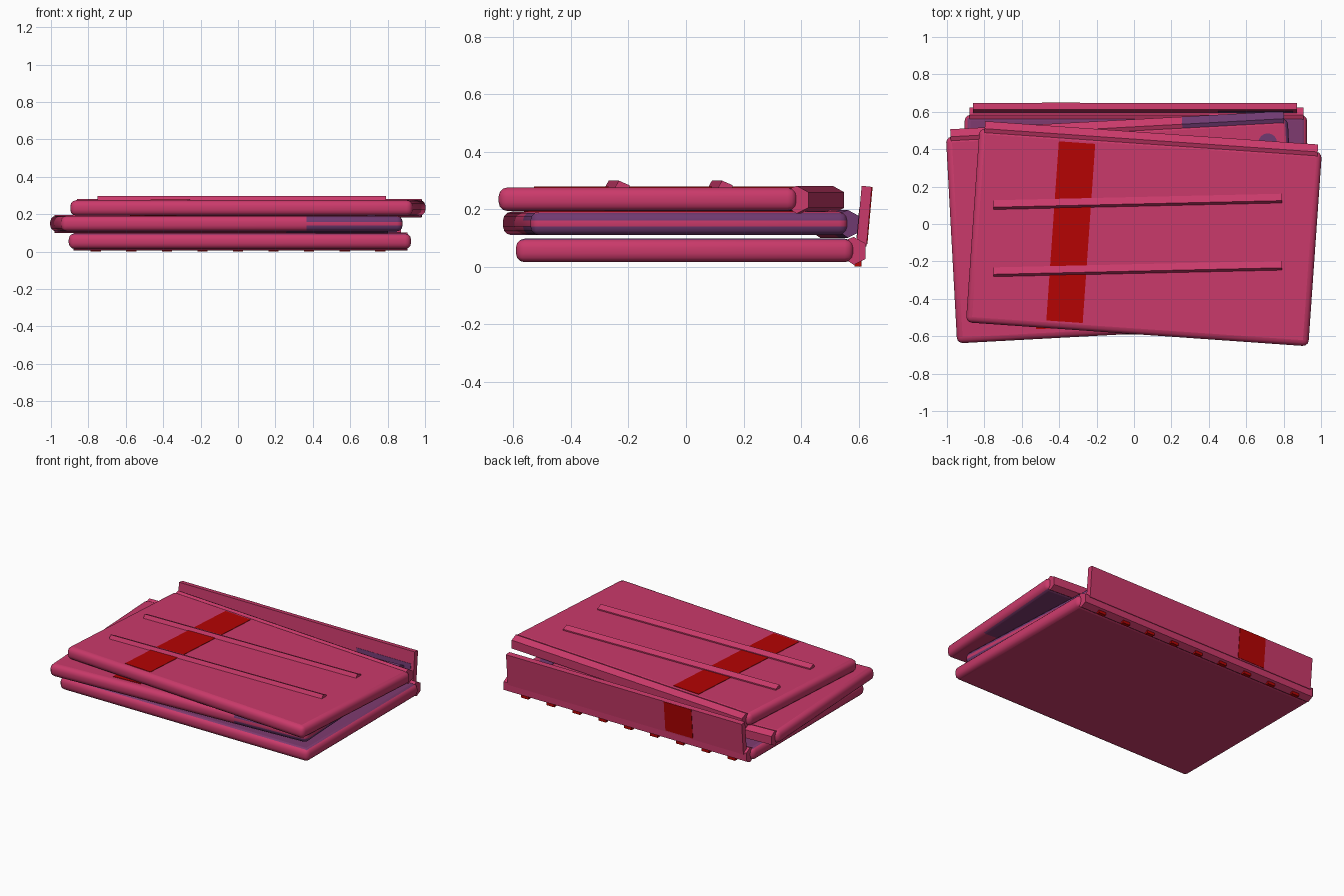
import bpy, bmesh, math
from mathutils import Matrix

cube = bpy.data.objects.get("Cube")
if cube:
    bpy.data.objects.remove(cube, do_unlink=True)


def material(name, color):
    m = bpy.data.materials.new(name)
    m.use_nodes = True
    m.diffuse_color = (*color, 1)
    m.node_tree.nodes["Principled BSDF"].inputs["Base Color"].default_value = (*color, 1)
    return m


PINK = material("rose pink", (0.59, 0.042, 0.145))
RED = material("deep red", (0.46, 0.001, 0.001))
PURPLE = material("dull purple", (0.16, 0.042, 0.165))
MAUVE = material("dark mauve", (0.21, 0.043, 0.16))


def finish(name, bm, mats, matrix=Matrix()):
    bmesh.ops.recalc_face_normals(bm, faces=bm.faces)
    mesh = bpy.data.meshes.new(name)
    bm.to_mesh(mesh)
    bm.free()
    for m in mats:
        mesh.materials.append(m)
    ob = bpy.data.objects.new(name, mesh)
    ob.matrix_world = matrix
    bpy.context.collection.objects.link(ob)
    return ob


def box_mesh(size, centre=(0, 0, 0)):
    bm = bmesh.new()
    bmesh.ops.create_cube(bm, size=1)
    bmesh.ops.scale(bm, vec=size, verts=bm.verts)
    bmesh.ops.translate(bm, vec=centre, verts=bm.verts)
    return bm


def prism_mesh(profile, x0, x1, skew=0):
    """Extrude a (y, z) profile along x, shifting the far end by skew in y."""
    bm = bmesh.new()
    face = bm.faces.new([bm.verts.new((x0, y, z)) for y, z in profile])
    new = bmesh.ops.extrude_face_region(bm, geom=[face])["geom"]
    bmesh.ops.translate(bm, vec=(x1 - x0, skew, 0),
                        verts=[v for v in new if isinstance(v, bmesh.types.BMVert)])
    return bm


def paint(bm, rule, *cuts):
    """Cut across the given planes, then colour faces by the rule."""
    for point, normal in cuts:
        bmesh.ops.bisect_plane(bm, geom=bm.verts[:] + bm.edges[:] + bm.faces[:],
                               plane_co=point, plane_no=normal)
    bmesh.ops.recalc_face_normals(bm, faces=bm.faces)
    bm.normal_update()
    for f in bm.faces:
        f.material_index = rule(f.normal, f.calc_center_median())


HINGE = [(-0.03, 0.035), (0, 0.047), (0.04, 0.025), (0.04, -0.03), (0, -0.05), (-0.03, -0.03)]
THICK = 0.082


def placement(centre, angle):
    return Matrix.Translation(centre) @ Matrix.Rotation(math.radians(angle), 4, "Z")


def panel(label, place, width, depth, slab_rule, bar_rule):
    # slab with rounded rim
    bm = box_mesh((width, depth, THICK))
    bmesh.ops.bevel(bm, geom=bm.edges[:], offset=0.031, segments=3, profile=0.5,
                    affect="EDGES")
    paint(bm, slab_rule, ((0.4, 0, 0), (1, 0, 0)), ((0, -0.15, 0), (0, 1, 0)))
    slab = finish(label + "_slab", bm, [PINK, PURPLE, MAUVE], place)
    bpy.ops.object.select_all(action="DESELECT")
    slab.select_set(True)
    bpy.context.view_layer.objects.active = slab
    bpy.ops.object.shade_smooth_by_angle(angle=math.radians(32))
    for p in slab.data.polygons:
        if abs(p.normal.z) > 0.99:
            p.use_smooth = False
    # hinge bar along the back
    bar = prism_mesh([(y + depth / 2, z) for y, z in HINGE], -0.89, 0.895)
    paint(bar, bar_rule, ((0.35, 0, 0), (1, 0, 0)))
    finish(label + "_hinge_bar", bar, [PINK, PURPLE], place)


def top_face(n, c):
    return 2 if n.z > 0.9 else 0


def middle_patches(n, c):
    if n.z < -0.9:
        return 2
    return int(c.x > 0.4 and 0.1 < abs(n.z) < 0.9 and (n.x > 0.3 or n.y < -0.3))


def rear_underside(n, c):
    return 2 if n.z < -0.9 and c.y > -0.15 else 0


def right_end(n, c):
    return int(c.x > 0.35)


def nowhere(n, c):
    return 0


LOW = placement((0.01, -0.004, 0.056), 0)
MID = placement((-0.062, -0.037, 0.15), 3.1)
TOP = placement((0.053, -0.071, 0.234), -4)
panel("bottom", LOW, 1.83, 1.175, top_face, nowhere)
panel("middle", MID, 1.83, 1.105, middle_patches, right_end)
panel("top", TOP, 1.835, 1.04, rear_underside, nowhere)

# painted bands across the upper two panels
for label, place, length in (("middle", MID, 1.0), ("top", TOP, 0.96)):
    band = box_mesh((0.195, length, 0.004), (-0.392, 0, THICK / 2 + 0.001))
    finish(label + "_red_band", band, [RED], place)

# round stain on the middle panel
stain = bmesh.new()
bmesh.ops.create_cone(stain, cap_ends=True, segments=16, radius1=0.05, radius2=0.05, depth=0.004)
finish("middle_stain", stain, [PURPLE], Matrix.Translation((0.715, 0.435, 0.192)))

# raised rails on the top panel
RAIL = [(0, 0.265), (0.018, 0.299), (0.055, 0.283), (0.055, 0.265)]
for name, y in (("front_rail", -0.287), ("rear_rail", 0.072)):
    rail = prism_mesh([(py + y, z) for py, z in RAIL], -0.75, 0.79, 0.035)
    finish(name, rail, [PINK])

# leaning back plate with its red band and purple inner patch
PLATE = [(0.592, 0.07), (0.628, 0.07), (0.646, 0.277), (0.611, 0.281)]
finish("back_plate", prism_mesh(PLATE, -0.862, 0.872), [PINK])
BAND = [(0.626, 0.078), (0.631, 0.078), (0.649, 0.276), (0.644, 0.276)]
finish("back_plate_band", prism_mesh(BAND, -0.492, -0.29), [RED])
PATCH = [(0.593, 0.1), (0.596, 0.1), (0.605, 0.2), (0.602, 0.2)]
finish("back_plate_inner_patch", prism_mesh(PATCH, 0.45, 0.85), [PURPLE])

# small nubs under the lower hinge
for i in range(9):
    nub = box_mesh((0.055, 0.024, 0.022), (-0.76 + i * 0.19, 0.598, 0.012))
    finish(f"hinge_nub_{i + 1}", nub, [RED])
